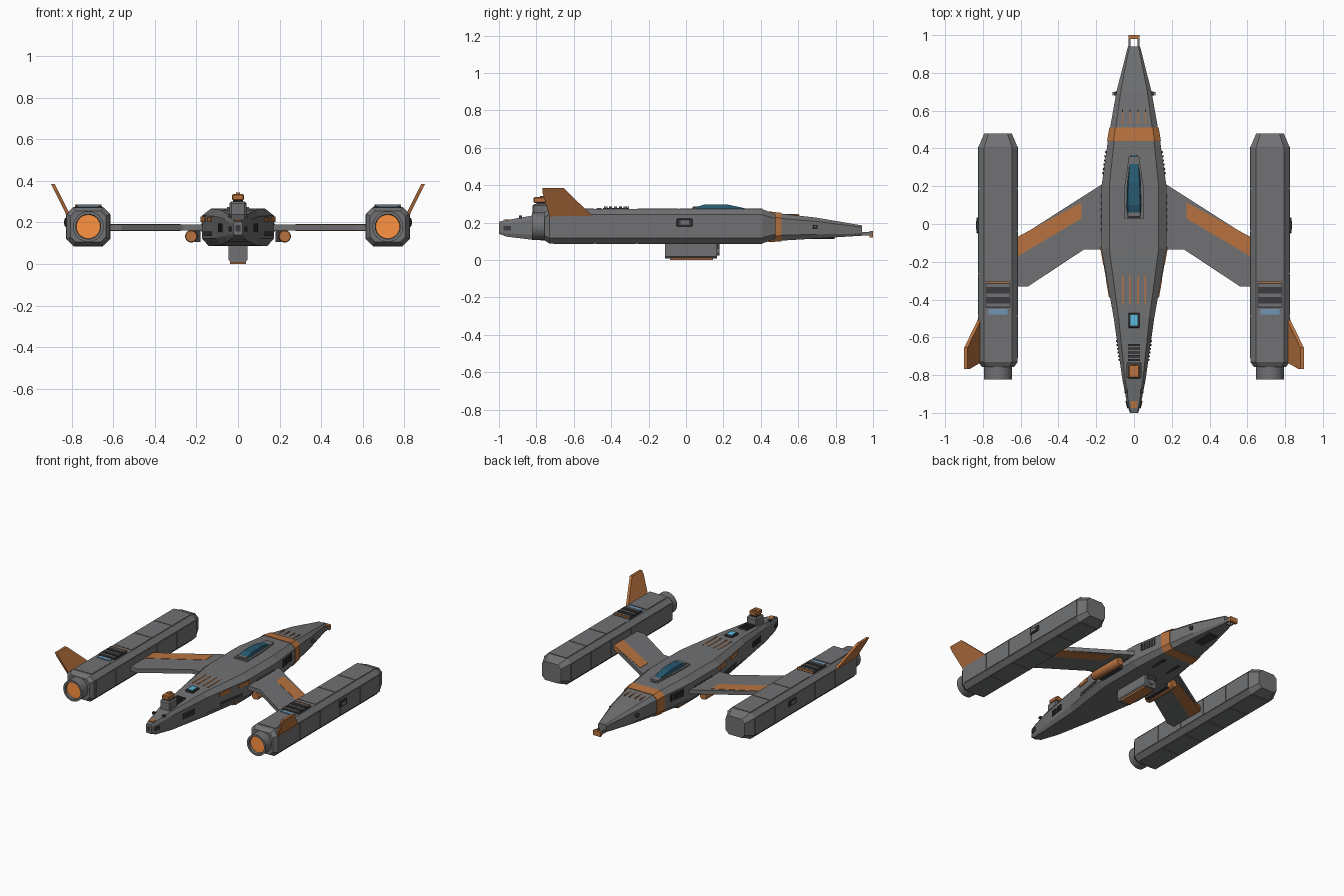
import bpy, bmesh, math
from mathutils import Matrix, Vector

if "Cube" in bpy.data.objects:
    bpy.data.objects.remove(bpy.data.objects["Cube"])


def material(name, rgb):
    m = bpy.data.materials.new(name)
    m.diffuse_color = (*rgb, 1)
    m.use_nodes = True
    m.node_tree.nodes["Principled BSDF"].inputs["Base Color"].default_value = m.diffuse_color
    return m


GREY = material("hull_grey", (0.165, 0.167, 0.172))
ORANGE = material("orange_paint", (0.48, 0.17, 0.05))
GLOW = material("engine_glow", (1.0, 0.29, 0.05))
GLASS = material("blue_glass", (0.02, 0.1, 0.16))
CYAN = material("cyan_light", (0.1, 0.5, 0.75))
PALE = material("pale_blue", (0.16, 0.3, 0.45))
DARK = material("dark_grey", (0.045, 0.045, 0.05))


def finish(name, bm, mat=None):
    bmesh.ops.recalc_face_normals(bm, faces=bm.faces)
    me = bpy.data.meshes.new(name)
    bm.to_mesh(me)
    bm.free()
    ob = bpy.data.objects.new(name, me)
    bpy.context.collection.objects.link(ob)
    me.materials.append(mat or GREY)
    return ob


def loft(name, rings, mat=None):
    bm = bmesh.new()
    vs = [[bm.verts.new(p) for p in r] for r in rings]
    n = len(vs[0])
    for a, b in zip(vs, vs[1:]):
        for i in range(n):
            bm.faces.new((a[i], a[(i + 1) % n], b[(i + 1) % n], b[i]))
    bm.faces.new(vs[0])
    bm.faces.new(vs[-1])
    return finish(name, bm, mat)


def box(name, c, size, mat=None, rz=0, ry=0, bevel=0):
    bm = bmesh.new()
    bmesh.ops.create_cube(bm, size=1)
    bmesh.ops.scale(bm, vec=size, verts=bm.verts)
    if bevel:
        bmesh.ops.bevel(bm, geom=bm.edges[:], offset=bevel, segments=1, affect='EDGES')
    rot = Matrix.Rotation(rz, 4, 'Z') @ Matrix.Rotation(ry, 4, 'Y')
    bmesh.ops.transform(bm, matrix=Matrix.Translation(c) @ rot, verts=bm.verts)
    return finish(name, bm, mat)


def tube(name, x, z, profile, mat=None, n=24):
    """Lathe a (y, radius) profile around an axis parallel to y."""
    angs = [2 * math.pi * i / n for i in range(n)]
    ob = loft(name, [[(x + r * math.cos(a), y, z + r * math.sin(a)) for a in angs]
                     for y, r in profile], mat)
    ob.data.shade_smooth()
    ob.data.set_sharp_from_angle(angle=math.radians(35))
    return ob


def octagon(x, y, z, w, h, c):
    q = [(w, h - c), (w - c, h), (c - w, h), (-w, h - c),
         (-w, c - h), (c - w, -h), (w - c, -h), (w, c - h)]
    return [(x + a, y, z + b) for a, b in q]


# Hull stations: y, half width, bottom, top
ST = [(-1, .022, .14, .205), (-.96, .035, .125, .213), (-.82, .062, .108, .238),
      (-.5, .107, .09, .26), (-.13, .172, .086, .266), (.2, .172, .086, .266),
      (.45, .137, .1, .255), (.7, .093, .115, .226), (.94, .032, .13, .185)]


def hull(y):
    for a, b in zip(ST, ST[1:]):
        if y <= b[0]:
            t = (y - a[0]) / (b[0] - a[0])
            return [a[i] + t * (b[i] - a[i]) for i in (1, 2, 3)]
    return ST[-1][1:]


def section(y, g=0):
    w, b, t = hull(y)
    w, b, t = w + g, b - g, t + g
    h = t - b
    pts = [(w * .82, b), (w, b + .2 * h), (w, b + .82 * h), (w * .76, t)]
    return [(x, y, z) for x, z in pts] + [(-x, y, z) for x, z in reversed(pts)]


loft("hull", [section(s[0]) for s in ST])
loft("hull_stripe", [section(y, .004) for y in (.44, .45, .51)], ORANGE)

# Nose probe
for s in (-1, 1):
    box("probe_prong", (s * .024, .96, .14), (.009, .07, .02))
box("probe_tip", (0, .99, .138), (.057, .02, .034), ORANGE)

# Canopy
canopy = [(.025, .03, .03, .262), (.06, .046, .032, .285), (.10, .046, .032, .297),
          (.22, .04, .03, .297), (.30, .034, .024, .28), (.365, .022, .014, .262)]
loft("canopy_glass", [[(-w, y, .25), (-u, y, z), (u, y, z), (w, y, .25)]
                      for y, w, u, z in canopy], GLASS)
loft("canopy_frame", [[(-w, y, .25), (-w, y, .275), (w, y, .275), (w, y, .25)]
                      for y, w in ((.03, .052), (.2, .05), (.36, .027))])
box("canopy_sill", (0, .05, .275), (.07, .03, .02), bevel=.004)

# Top deck details
box("hatch_frame", (0, -.51, .262), (.06, .08, .016), DARK, bevel=.004)
box("hatch_window", (0, -.51, .269), (.036, .056, .008), CYAN)
for x in (-.06, -.022, .022, .06):
    box("front_deck_slot", (x, -.35, hull(-.35)[2]), (.008, .15, .006), ORANGE)
    box("rear_deck_slot", (x, .56, hull(.56)[2]), (.005, .09, .008), ORANGE)
for i in range(5):
    y = -.64 - .02 * i
    box("turret_vent", (0, y, hull(y)[2] + .004), (.064, .011, .016), DARK)

# Turret
box("turret_base", (0, -.775, .265), (.08, .09, .07), bevel=.008)
box("turret_neck", (0, -.775, .302), (.05, .05, .02), DARK)
box("turret_head", (0, -.78, .321), (.056, .07, .03), ORANGE, bevel=.005)
box("turret_sensor", (0, -.765, .338), (.02, .03, .01), ORANGE)
box("bow_patch", (0, -.955, .211), (.034, .04, .012), ORANGE)
box("bow_sensor", (0, -.995, .172), (.024, .012, .03), DARK)

# Belly pod
loft("belly_pod", [[(x * .045, y, z) for x, z in ((-1, .1), (-1, .02), (-.75, .008), (.75, .008), (1, .02), (1, .1))]
                   for y in (-.112, .165)])
box("belly_pod_plate", (0, .03, .006), (.076, .23, .012), ORANGE)
box("belly_pod_mount", (0, .04, .08), (.06, .28, .05), DARK)
tube("belly_pod_port", 0, .05, [(.16, .026), (.178, .026)], None, 16)
box("nose_belly_recess", (0, .72, .117), (.07, .15, .012), DARK, bevel=.003)

for s in (-1, 1):
    # Hull flank details follow the hull side
    def flank(name, y, length, f, h, mat=None, d=.012):
        w, b, t = hull(y)
        slope = (hull(y + .02)[0] - hull(y - .02)[0]) / .04
        box(name, (s * w, y, b + f * (t - b)), (d, length, h), mat, -s * math.atan(slope))

    for i in range(6):
        flank("aft_flank_rib", .27 + i * .022, .011, .6, .05, DARK)
        flank("mid_flank_rib", -.03 + i * .035, .02, .5, .04, DARK)
        flank("bow_flank_rib", -.62 - i * .02, .01, .5, .04, DARK, .01)
    for y in (-.17, -.34):
        flank("flank_panel", y, .1, .72, .025, ORANGE)
    flank("low_flank_panel", -.28, .2, .33, .02, DARK, .008)
    flank("bow_flank_port", -.955, .04, .5, .025, DARK, .01)
    flank("nose_flank_port", .69, .022, .55, .022, DARK, .02)
    box("nose_antenna", (s * .1, .695, .18), (.03, .008, .008))
    box("nose_antenna_tip", (s * .112, .69, .18), (.006, .018, .01))
    box("bow_bump", (s * .04, -.885, .23), (.018, .018, .014), DARK)
    box("belly_strip", (s * .06, .3, .093), (.02, .16, .008), DARK)

    # Swept wing
    def slab(name, pts, z0, z1, mat=None):
        return loft(name, [[(s * x, y, z) for x, y in pts] for z in (z0, z1)], mat)

    slab("wing", [(.14, .225), (.17, .21), (.64, -.09), (.64, -.33), (.56, -.33),
                  (.265, -.135), (.14, -.135)], .162, .191)
    slab("wing_stripe", [(.277, .115), (.277, .03), (.625, -.177), (.625, -.073)], .16, .193, ORANGE)
    # Wing root cannon
    tube("wing_cannon", s * .225, .133, [(-.13, .026), (-.12, .03), (.12, .03), (.13, .026)], ORANGE, 16)
    box("cannon_mount", (s * .195, 0, .135), (.03, .2, .06), DARK)

    # Nacelle
    X, Z = s * .72, .18
    loft("nacelle", [octagon(X, y, Z, w, h, c) for y, w, h, c in (
        (-.757, .085, .075, .025), (-.73, .104, .092, .03), (.405, .104, .092, .03), (.478, .074, .066, .024))])
    for i in range(5):
        y = -.6 + i * .225
        for side in (-1, 1):
            box("nacelle_side_plate", (X + side * .104, y, Z), (.006, .218, .118))
        box("nacelle_belly_plate", (X, y, Z - .092), (.14, .218, .006))
        if i != 1:
            box("nacelle_top_plate", (X, y, Z + .092), (.14, .218, .006))
    # Exhaust ring with glow
    tube("engine_ring", X, Z, [(-.74, .074), (-.823, .074), (-.823, .06), (-.79, .056)])
    tube("engine_glow", X, Z, [(-.785, .058), (-.805, .058)], GLOW)
    # Nacelle top vent
    box("vent_frame", (X, -.375, .273), (.13, .14, .012), DARK)
    for i in range(5):
        box("vent_slat", (X, -.325 - i * .026, .278), (.12, .017, .016), DARK if i % 2 else None)
    box("vent_lip", (X, -.309, .28), (.126, .008, .012), ORANGE)
    box("vent_light", (X, -.465, .274), (.1, .028, .008), PALE)
    # Nacelle side hatch
    box("side_hatch", (s * .827, -.007, .2), (.014, .085, .042), DARK, bevel=.004)
    box("side_hatch_core", (s * .834, -.007, .2), (.006, .045, .02))

    # Canted fin
    fin = [(-.5, .235), (-.655, .385), (-.767, .385), (-.767, .36), (-.73, .235)]
    rings = [[(s * (.812 + d + (z - .235) * .5), y, z) for y, z in fin] for d in (-.006, .012)]
    loft("fin", rings, ORANGE)
    box("fin_root", (s * .81, -.62, .236), (.03, .22, .03), ORANGE, ry=s * .46)
